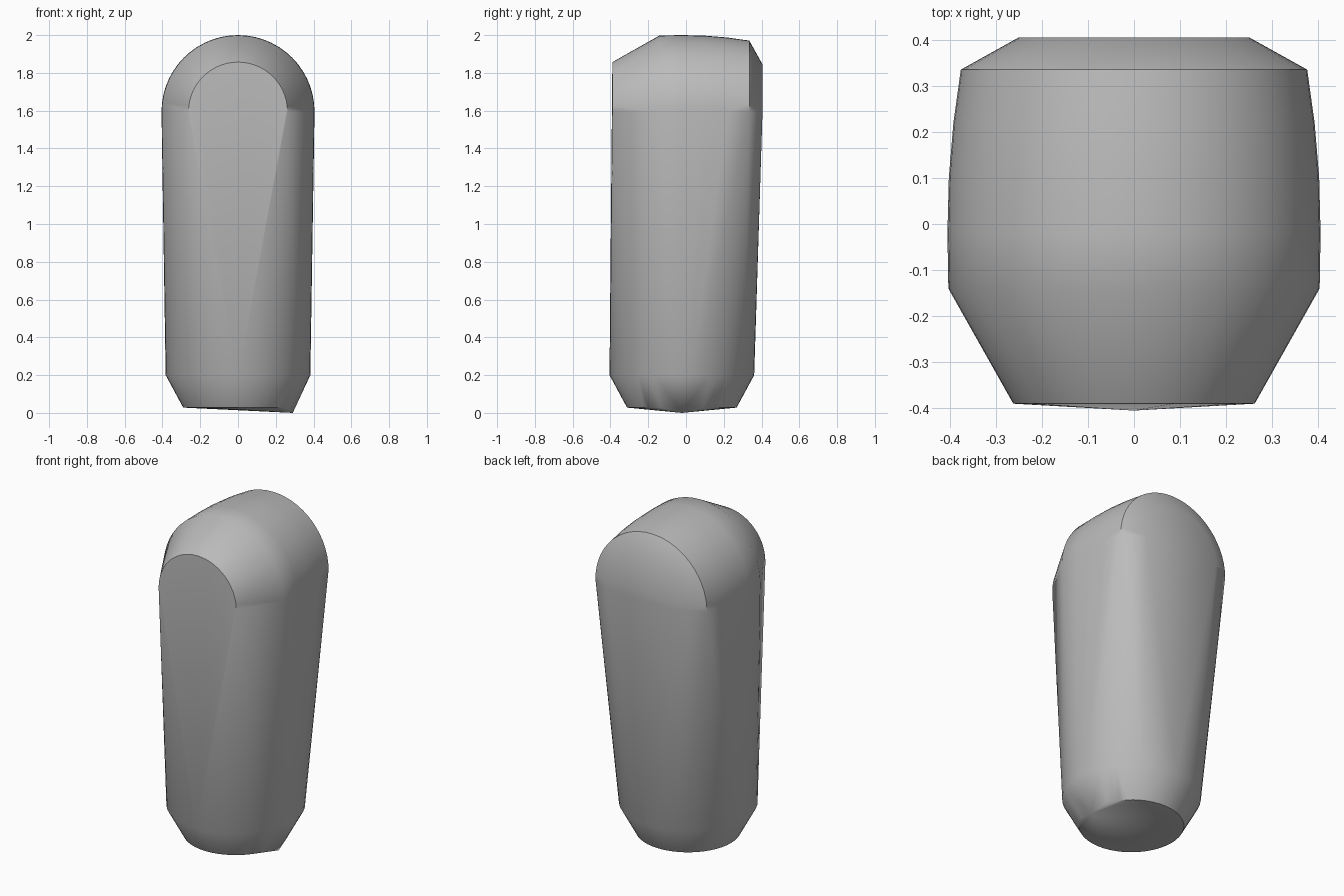
import bpy, bmesh
from math import sin, cos, pi, radians

cube = bpy.data.objects.get("Cube")
if cube:
    bpy.data.objects.remove(cube)

grey = bpy.data.materials.new("plain_grey")
grey.use_nodes = True
colour = (0.5, 0.5, 0.5, 1)
grey.diffuse_color = colour
grey.node_tree.nodes["Principled BSDF"].inputs["Base Color"].default_value = colour

SPRING = 1.595   # height where the rounded top begins
bm = bmesh.new()


def ring(radius, z, count=48):
    for i in range(count):
        a = 2 * pi * i / count
        bm.verts.new((radius * cos(a), radius * sin(a) - 0.022, z))


def arch(y, radius, steps=28):
    for i in range(steps + 1):
        a = pi * i / steps
        bm.verts.new((radius * cos(a), y, SPRING + radius * sin(a)))


# Tapered foot with a slightly tilted base
ring(0.29, 0.028)
ring(0.383, 0.2)
bm.verts.new((0.29, -0.022, 0))

# Barrel-shaped rounded top with chamfered front and back
for y, radius in ((-0.39, 0.262), (-0.14, 0.403), (-0.02, 0.405), (0.1, 0.402),
                  (0.22, 0.392), (0.335, 0.376), (0.405, 0.25)):
    arch(y, radius)

# Skin stretched around the sections
hull = bmesh.ops.convex_hull(bm, input=bm.verts[:])
spare = [g for g in set(hull["geom_interior"] + hull["geom_unused"])
         if isinstance(g, bmesh.types.BMVert)]
bmesh.ops.delete(bm, geom=spare, context="VERTS")
bmesh.ops.dissolve_limit(bm, angle_limit=radians(0.5), verts=bm.verts[:], edges=bm.edges[:])
bmesh.ops.recalc_face_normals(bm, faces=bm.faces[:])

mesh = bpy.data.meshes.new("rounded_block")
bm.to_mesh(mesh)
bm.free()
mesh.materials.append(grey)
block = bpy.data.objects.new("rounded_block", mesh)
bpy.context.collection.objects.link(block)
bpy.ops.object.select_all(action="DESELECT")
block.select_set(True)
bpy.context.view_layer.objects.active = block
bpy.ops.object.shade_smooth_by_angle(angle=radians(38))
